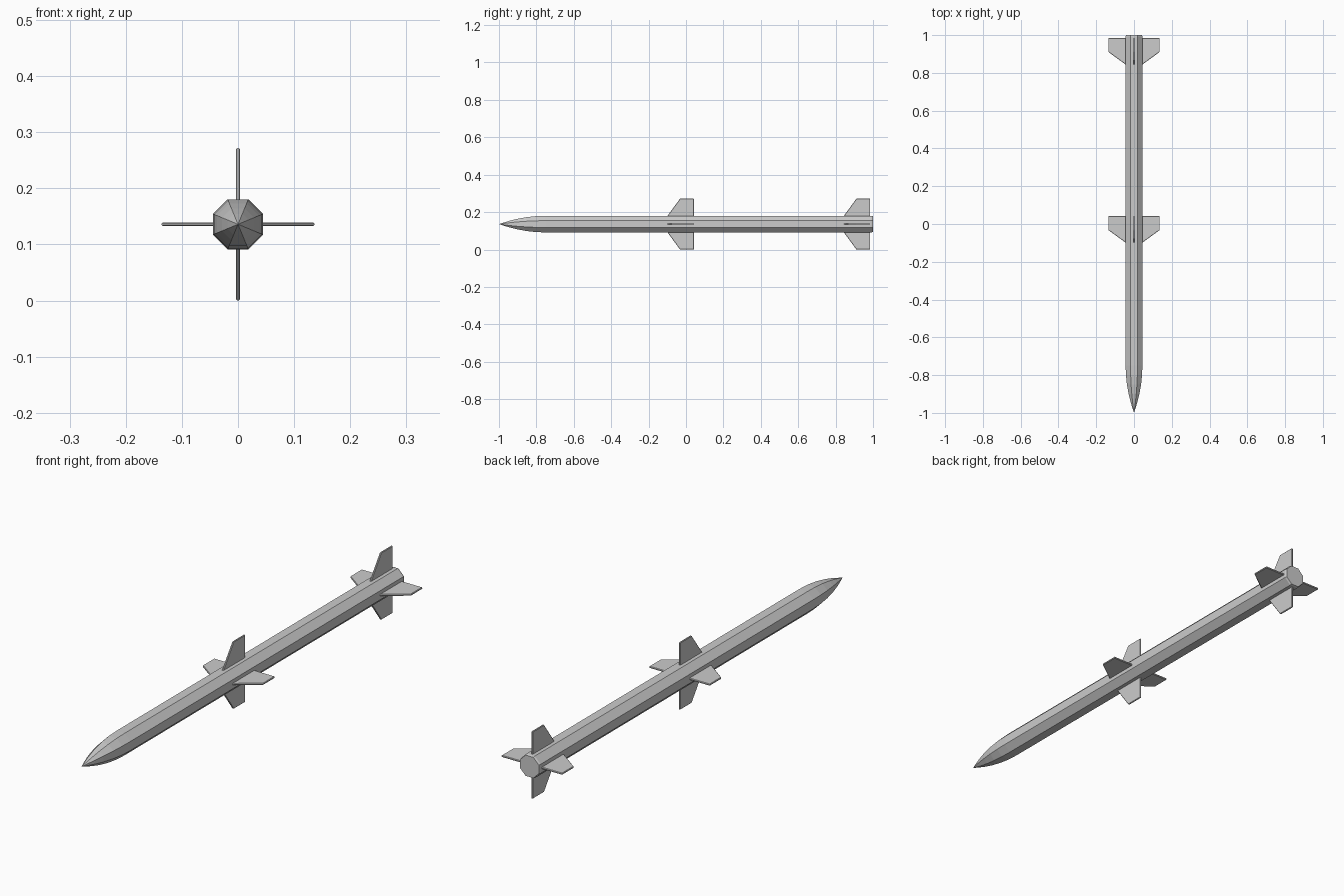
import bpy, bmesh
from math import pi, sin, cos

if "Cube" in bpy.data.objects:
    bpy.data.objects.remove(bpy.data.objects["Cube"])

CZ = 0.136          # height of the body axis
FLAT = 0.0445       # distance from axis to a flat side
SIDES = 8
R = FLAT / cos(pi / SIDES)


def finish(name, bm):
    bmesh.ops.recalc_face_normals(bm, faces=bm.faces[:])
    mesh = bpy.data.meshes.new(name)
    bm.to_mesh(mesh)
    bm.free()
    obj = bpy.data.objects.new(name, mesh)
    bpy.context.collection.objects.link(obj)
    obj.location.z = CZ
    return obj


# Octagonal body: curved nose, straight tube, tiny chamfer at the tail
profile = [(-0.97, 0.22), (-0.94, 0.42), (-0.90, 0.64), (-0.85, 0.84),
           (-0.80, 0.96), (-0.75, 1.0), (0.992, 1.0), (1.0, 0.94)]
bm = bmesh.new()
tip = bm.verts.new((0, -1, 0))
rings = []
for y, s in profile:
    rings.append([bm.verts.new((R * s * cos((i + 0.5) * 2 * pi / SIDES), y,
                                R * s * sin((i + 0.5) * 2 * pi / SIDES)))
                  for i in range(SIDES)])
for i in range(SIDES):
    j = (i + 1) % SIDES
    bm.faces.new((tip, rings[0][i], rings[0][j]))
    for a, b in zip(rings, rings[1:]):
        bm.faces.new((a[i], b[i], b[j], a[j]))
bm.faces.new(rings[-1])
finish("body", bm)


# Thin swept fin with bevelled edges, rooted just inside the body
def fin(name, y0, turn):
    outline = [(0.04, y0 - 0.004), (0.04, y0 + 0.14),
               (CZ, y0 + 0.14), (CZ, y0 + 0.066)]
    bm = bmesh.new()
    low, high = [[bm.verts.new((x, y, z)) for x, y in outline]
                 for z in (-0.0035, 0.0035)]
    bm.faces.new(low)
    bm.faces.new(high)
    for i in range(4):
        j = (i + 1) % 4
        bm.faces.new((low[i], low[j], high[j], high[i]))
    obj = finish(name, bm)
    obj.rotation_euler.y = turn * pi / 2
    bevel = obj.modifiers.new("edge_bevel", 'BEVEL')
    bevel.width = 0.002
    bevel.segments = 1


# Two sets of four fins
for label, y0 in (("middle_fin", -0.098), ("tail_fin", 0.845)):
    for k, side in enumerate(("right", "bottom", "left", "top")):
        fin(f"{label}_{side}", y0, k)
